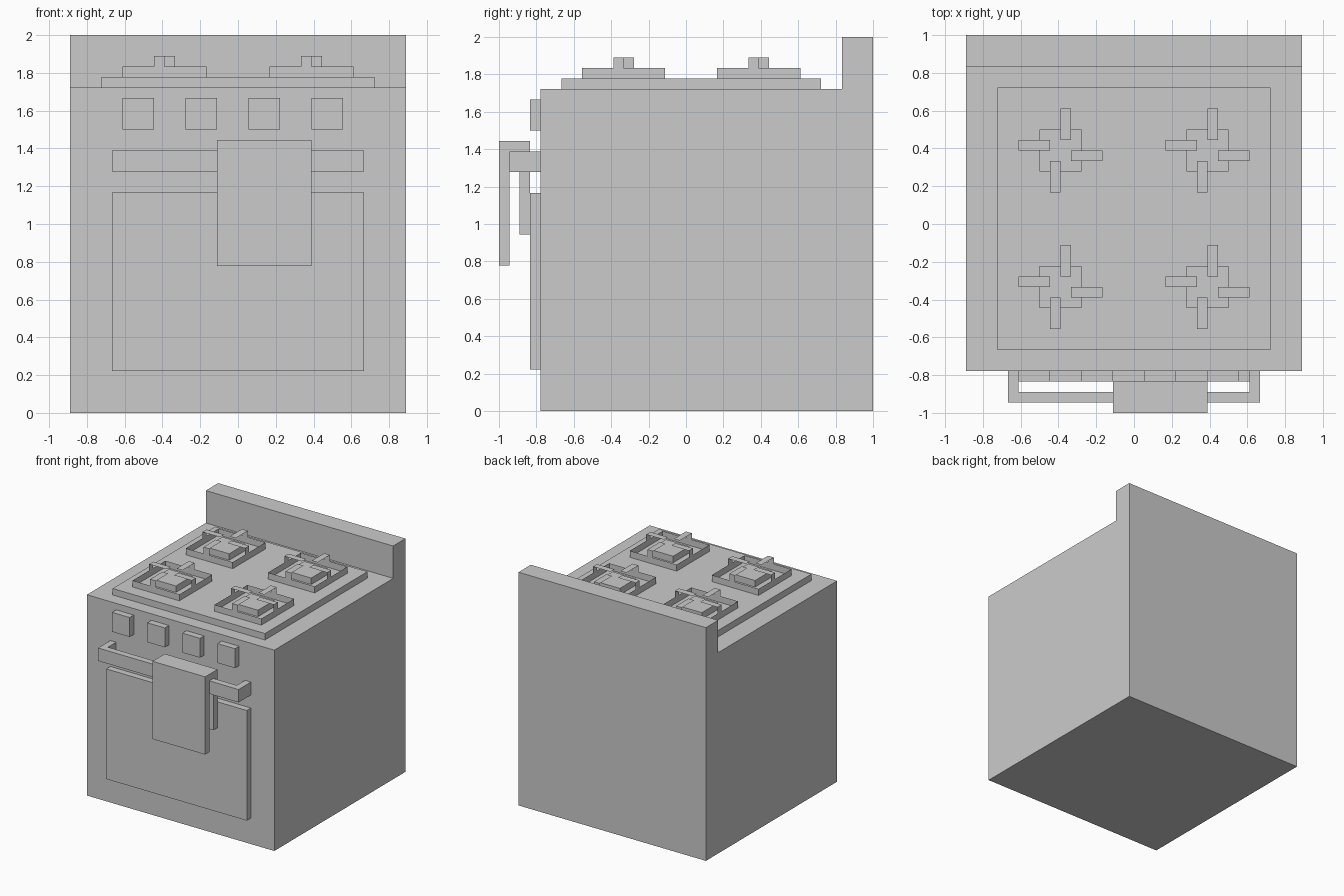
import bpy, bmesh
from mathutils import Matrix, Vector

if "Cube" in bpy.data.objects:
    bpy.data.objects.remove(bpy.data.objects["Cube"])

U = 1 / 18  # the model sits on a grid of 1/18 units


def finish(name, bm):
    mesh = bpy.data.meshes.new(name)
    bm.to_mesh(mesh)
    bm.free()
    obj = bpy.data.objects.new(name, mesh)
    bpy.context.collection.objects.link(obj)
    return obj


def prism(name, pts, axis, lo, hi):
    """Extrude a flat profile along x (points are y,z) or z (points are x,y)."""
    place = (lambda a, b: (lo, a, b)) if axis == 'x' else (lambda a, b: (a, b, lo))
    bm = bmesh.new()
    face = bm.faces.new([bm.verts.new(Vector(place(*p)) * U) for p in pts])
    ext = bmesh.ops.extrude_face_region(bm, geom=[face])
    step = Vector((hi - lo, 0, 0) if axis == 'x' else (0, 0, hi - lo)) * U
    bmesh.ops.translate(bm, vec=step,
                        verts=[g for g in ext['geom'] if isinstance(g, bmesh.types.BMVert)])
    bmesh.ops.recalc_face_normals(bm, faces=bm.faces)
    return finish(name, bm)


def box(name, x0, x1, y0, y1, z0, z1):
    return prism(name, [(x0, y0), (x1, y0), (x1, y1), (x0, y1)], 'z', z0, z1)


def grate(name, cx, cy):
    """Thin sheet-metal ring with four bent tabs in a pinwheel."""
    bm = bmesh.new()
    quads = [
        [(-4, 4, 32), (-4, -4, 32), (-4, -4, 33), (-4, 4, 33)],  # ring wall
        [(-4, 1, 33), (-4, 0, 33), (-4, 0, 34), (-4, 1, 34)],    # tab upright
        [(-4, 1, 34), (-4, 0, 34), (-1, 0, 34), (-1, 1, 34)],    # tab top
    ]
    for k in range(4):
        rot = Matrix.Rotation(k * 1.5707963268, 3, 'Z')
        for q in quads:
            bm.faces.new([bm.verts.new((rot @ Vector(p) + Vector((cx, cy, 0))) * U) for p in q])
    bmesh.ops.remove_doubles(bm, verts=bm.verts, dist=1e-4)
    return finish(name, bm)


# Body with raised back panel
prism("stove_body", [(-14, 0), (18, 0), (18, 36), (15, 36), (15, 31), (-14, 31)], 'x', -16, 16)

# Cooktop plate and four burners
box("cooktop", -13, 13, -12, 13, 31, 32)
for cx in (-7, 7):
    for cy in (-6, 7):
        box("burner_cap", cx - 2, cx + 2, cy - 2, cy + 2, 32, 33)
        grate("burner_grate", cx, cy)

# Control knobs
for x in (-11, -5, 1, 7):
    box("knob", x, x + 3, -15, -14, 27, 30)

# Oven door
box("oven_door", -12, 12, -15, -14, 4, 21)

# Door handle, bent bar
prism("door_handle", [(-12, -14), (-12, -17), (12, -17), (12, -14),
                      (11, -14), (11, -16), (-11, -16), (-11, -14)], 'z', 23, 25)

# Towel folded over the handle
prism("towel", [(-18, 14), (-17, 14), (-17, 25), (-16, 25), (-16, 17),
                (-15, 17), (-15, 26), (-18, 26)], 'x', -2, 7)
